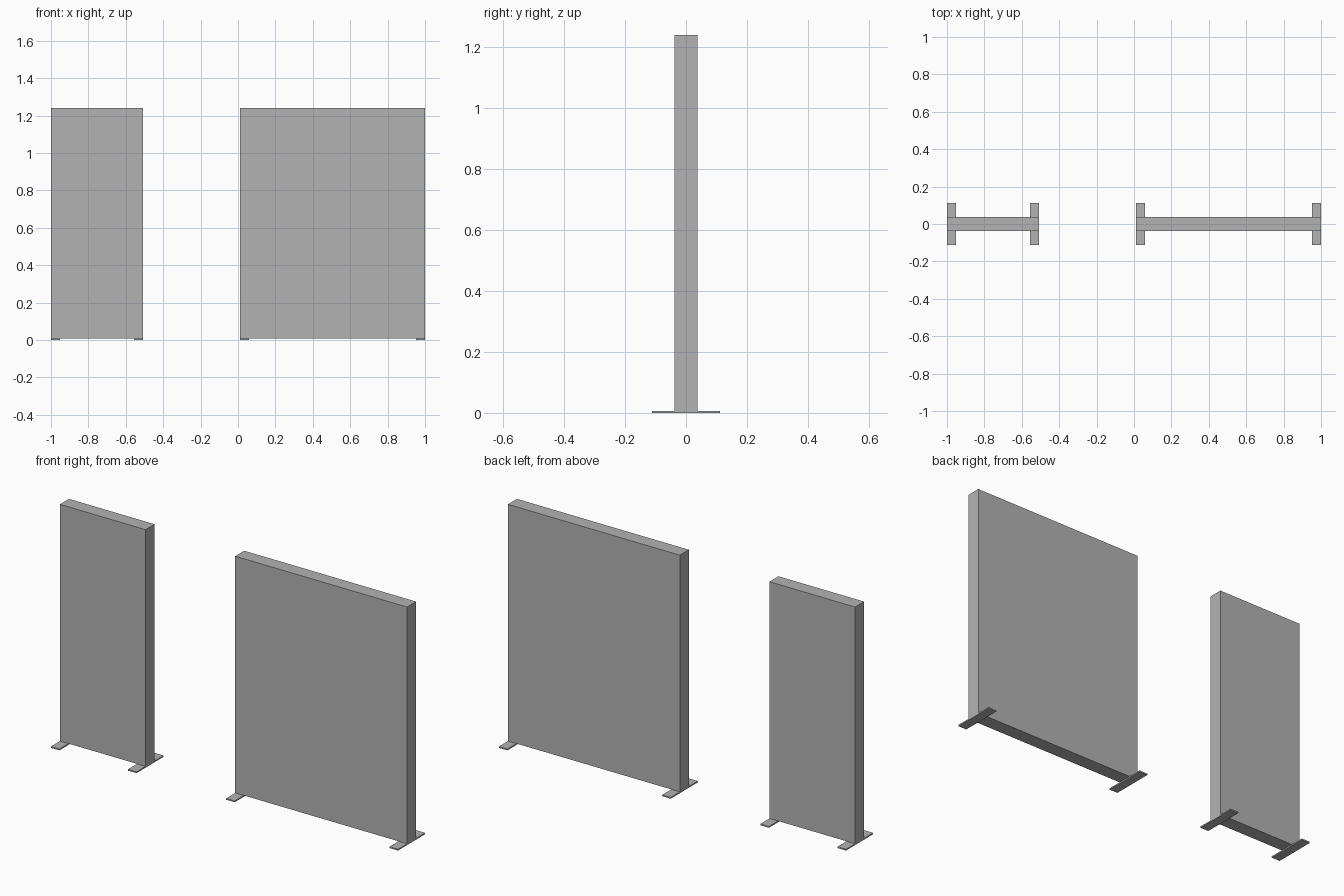
import bpy

cube = bpy.data.objects.get("Cube")
if cube:
    bpy.data.objects.remove(cube, do_unlink=True)

# Single matte grey
grey = bpy.data.materials.new("light_grey")
grey.use_nodes = True
colour = (0.45, 0.45, 0.45, 1)
grey.diffuse_color = colour
grey.node_tree.nodes["Principled BSDF"].inputs["Base Color"].default_value = colour

HEIGHT, THICKNESS = 1.24, 0.074
FOOT_WIDTH, FOOT_DEPTH, FOOT_HEIGHT = 0.049, 0.223, 0.007


def box(name, x0, x1, depth, z0, z1):
    """Box centred on y = 0, spanning the given x and z ranges."""
    bpy.ops.mesh.primitive_cube_add(size=1, location=((x0 + x1) / 2, 0, (z0 + z1) / 2))
    obj = bpy.context.object
    obj.name = name
    obj.scale = (x1 - x0, depth, z1 - z0)
    bpy.ops.object.transform_apply(location=False, rotation=False, scale=True)
    obj.data.materials.append(grey)


def partition(name, x0, x1):
    """Upright panel standing on a flat foot plate at each end."""
    box(name + "_panel", x0, x1, THICKNESS, FOOT_HEIGHT, HEIGHT)
    box(name + "_right_foot", x0, x0 + FOOT_WIDTH, FOOT_DEPTH, 0, FOOT_HEIGHT)
    box(name + "_left_foot", x1 - FOOT_WIDTH, x1, FOOT_DEPTH, 0, FOOT_HEIGHT)


partition("narrow_partition", -1, -0.507)
partition("wide_partition", 0.01, 1)
